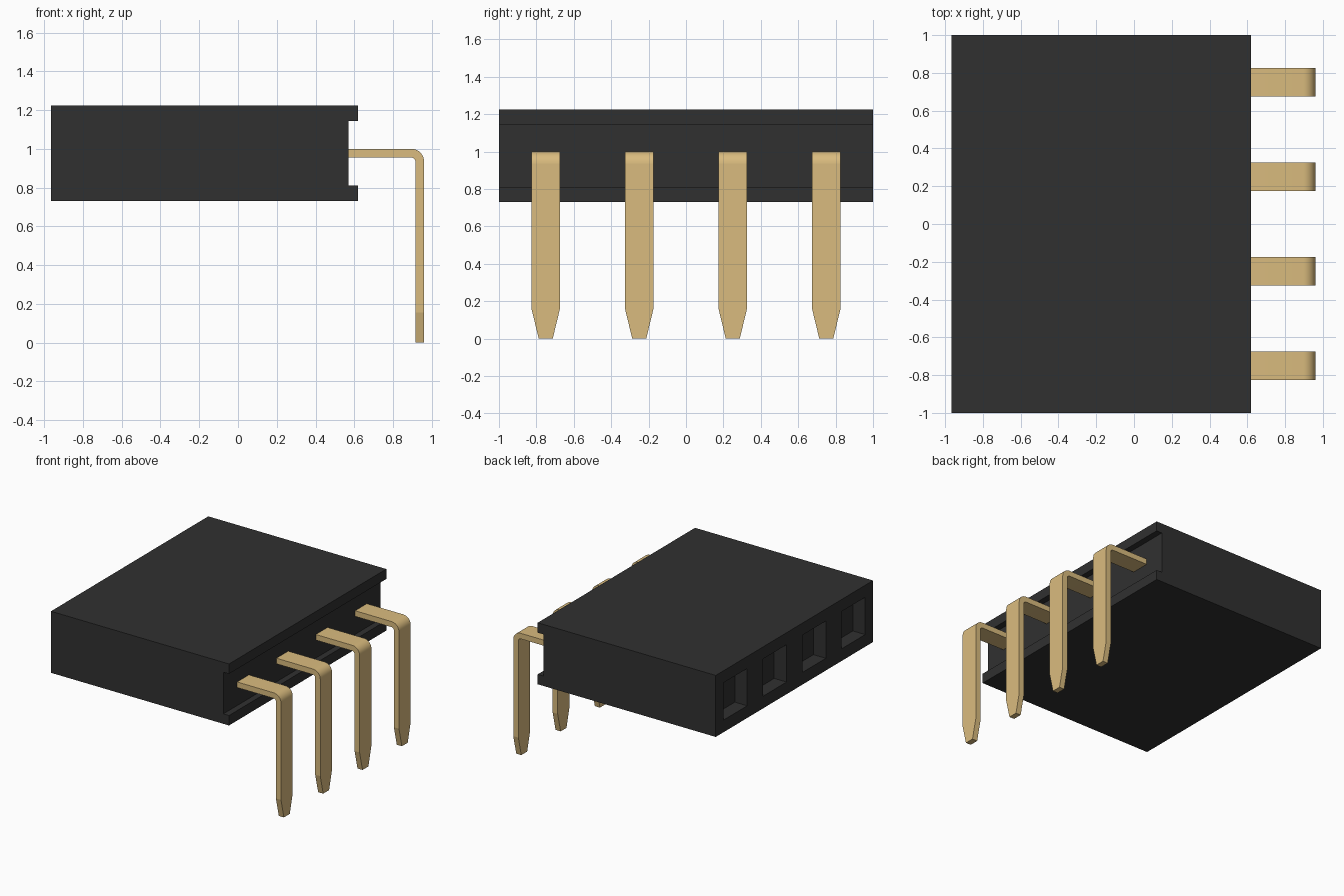
import bpy, bmesh, math

old = bpy.data.objects.get("Cube")
if old:
    bpy.data.objects.remove(old, do_unlink=True)


def material(name, rgb, roughness):
    m = bpy.data.materials.new(name)
    m.use_nodes = True
    m.diffuse_color = (*rgb, 1)
    bsdf = m.node_tree.nodes["Principled BSDF"]
    bsdf.inputs["Base Color"].default_value = (*rgb, 1)
    bsdf.inputs["Roughness"].default_value = roughness
    return m


BLACK = material("black plastic", (0.03, 0.03, 0.03), 0.6)
GOLD = material("gold metal", (0.70, 0.50, 0.21), 0.5)


def finish(bm, name, mat):
    bmesh.ops.recalc_face_normals(bm, faces=bm.faces)
    mesh = bpy.data.meshes.new(name)
    bm.to_mesh(mesh)
    bm.free()
    mesh.materials.append(mat)
    ob = bpy.data.objects.new(name, mesh)
    bpy.context.collection.objects.link(ob)
    return ob


def activate(ob):
    bpy.ops.object.select_all(action='DESELECT')
    ob.select_set(True)
    bpy.context.view_layer.objects.active = ob


ROWS = (-0.75, -0.25, 0.25, 0.75)

# Housing: side profile with a groove on the pin side, extruded along y
profile = [(-0.965, 0.73), (0.62, 0.73), (0.62, 0.81), (0.57, 0.81),
           (0.57, 1.145), (0.62, 1.145), (0.62, 1.225), (-0.965, 1.225)]
bm = bmesh.new()
face = bm.faces.new([bm.verts.new((x, -1, z)) for x, z in profile])
ext = bmesh.ops.extrude_face_region(bm, geom=[face])
bmesh.ops.translate(bm, vec=(0, 2, 0),
                    verts=[g for g in ext["geom"] if isinstance(g, bmesh.types.BMVert)])
housing = finish(bm, "housing", BLACK)

# Square sockets cut into the side opposite the pins
X0, X1, HALF, ZC = -1.0, -0.855, 0.15, 0.978
bm = bmesh.new()
for y in ROWS:
    cube = bmesh.ops.create_cube(bm, size=1)["verts"]
    for v in cube:
        v.co = (X1 if v.co.x > 0 else X0, y + v.co.y * 2 * HALF, ZC + v.co.z * 2 * HALF)
cutter = finish(bm, "socket_cutter", BLACK)
cutter.hide_render = True
activate(housing)
mod = housing.modifiers.new("sockets", 'BOOLEAN')
mod.operation = 'DIFFERENCE'
mod.solver = 'EXACT'
mod.object = cutter
bpy.ops.object.modifier_apply(modifier=mod.name)
bpy.data.objects.remove(cutter, do_unlink=True)

# Pins: flat strip with a rounded right-angle bend and a tapered tip
TOP, OUT, THICK, R, W = 1.0, 0.96, 0.045, 0.065, 0.075
stations = [((0.55, TOP), (0.55, TOP - THICK), W)]
for i in range(9):
    a = math.radians(90 - i * 90 / 8)
    c, s = math.cos(a), math.sin(a)
    cx, cz, r = OUT - R, TOP - R, R - THICK
    stations.append(((cx + R * c, cz + R * s), (cx + r * c, cz + r * s), W))
for z, w in ((0.155, W), (0.0, W / 2)):
    stations.append(((OUT, z), (OUT - THICK, z), w))

for n, y in enumerate(ROWS, 1):
    bm = bmesh.new()
    rings = []
    for (xo, zo), (xi, zi), w in stations:
        corners = ((xo, y - w, zo), (xo, y + w, zo), (xi, y + w, zi), (xi, y - w, zi))
        rings.append([bm.verts.new(c) for c in corners])
    for a, b in zip(rings, rings[1:]):
        for k in range(4):
            j = (k + 1) % 4
            bm.faces.new((a[k], a[j], b[j], b[k]))
    bm.faces.new(rings[0])
    bm.faces.new(rings[-1])
    pin = finish(bm, f"pin_{n}", GOLD)
    activate(pin)
    bpy.ops.object.shade_smooth_by_angle(angle=math.radians(30))
    # Keep the tip taper crisp where it meets the straight shank
    for p in pin.data.polygons:
        if p.center.z < 0.9:
            p.use_smooth = False
